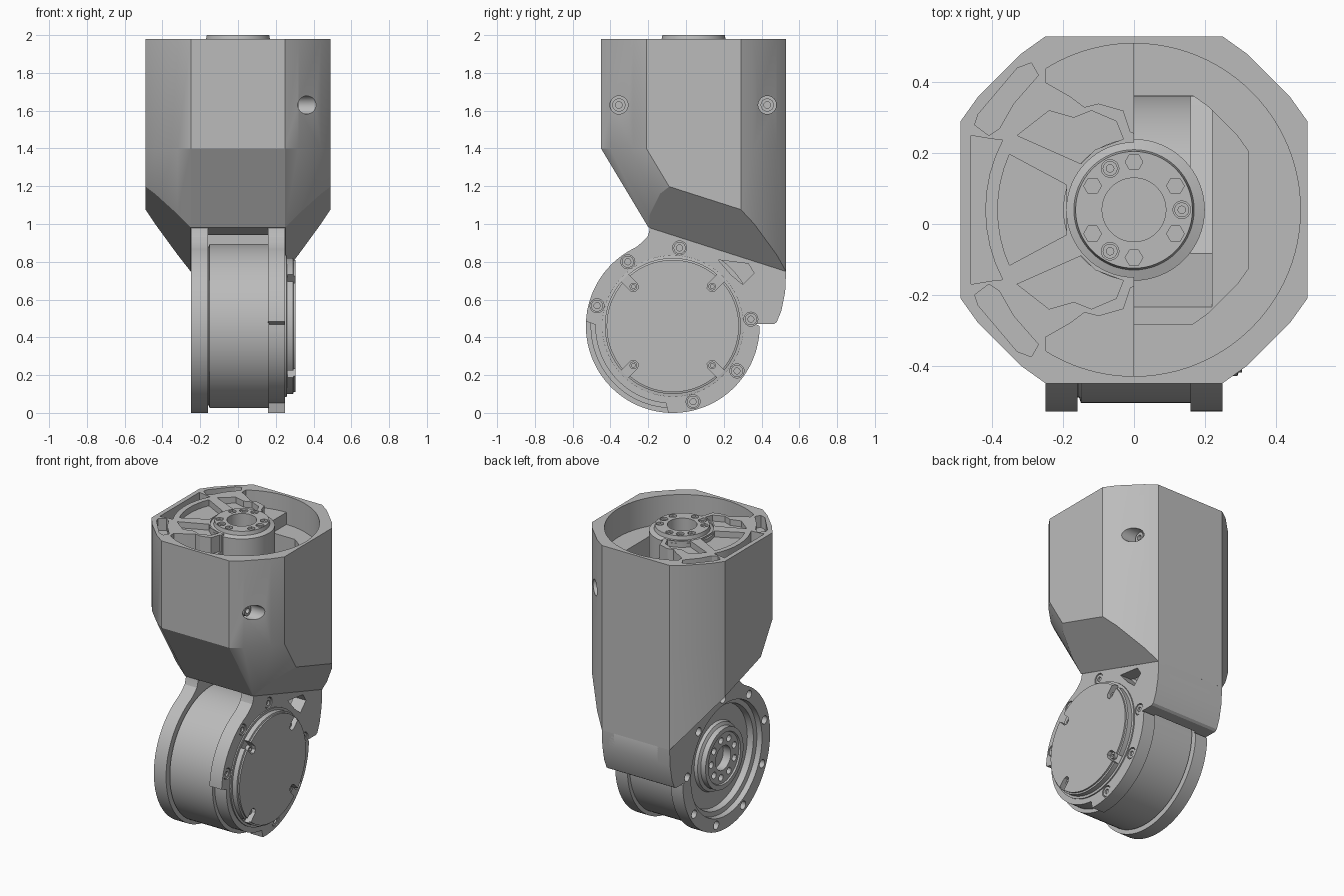
import bpy, bmesh
from math import cos, sin, pi, radians
from mathutils import Vector

cube = bpy.data.objects.get("Cube")
if cube:
    bpy.data.objects.remove(cube, do_unlink=True)

GREY = (0.5, 0.5, 0.5, 1)
metal = bpy.data.materials.new("plain grey metal")
metal.use_nodes = True
metal.diffuse_color = GREY
metal.node_tree.nodes["Principled BSDF"].inputs["Base Color"].default_value = GREY

AXLE = (-0.07, 0.46)   # centre of the joint, in y and z
SPINDLE = (0, 0.04)    # centre of the upper hub, in x and y
parts = []


def arc(centre, r, start, end, n):
    steps = [radians(start + (end - start) * i / n) for i in range(n + 1)]
    return [(centre[0] + r * cos(a), centre[1] + r * sin(a)) for a in steps]


def polar(centre, r, angle):
    return arc(centre, r, angle, angle, 1)[0]


def place(axis, points, h):
    return [(h, u, v) if axis == "X" else (u, v, h) for u, v in points]


def loft(name, rings, planes=()):
    """Skin closed rings, cap both ends, then trim by planes."""
    bm = bmesh.new()
    rows = [[bm.verts.new(p) for p in ring] for ring in rings]
    n = len(rows[0])
    for low, high in zip(rows, rows[1:]):
        for i in range(n):
            j = (i + 1) % n
            bm.faces.new((low[i], low[j], high[j], high[i]))
    bm.faces.new(rows[0])
    bm.faces.new(rows[-1])
    for co, normal in planes:
        geom = bm.verts[:] + bm.edges[:] + bm.faces[:]
        bmesh.ops.bisect_plane(bm, geom=geom, plane_co=co, plane_no=normal, clear_outer=True)
        bmesh.ops.edgeloop_fill(bm, edges=[e for e in bm.edges if e.is_boundary])
    bmesh.ops.recalc_face_normals(bm, faces=bm.faces[:])
    mesh = bpy.data.meshes.new(name)
    bm.to_mesh(mesh)
    bm.free()
    mesh.materials.append(metal)
    obj = bpy.data.objects.new(name, mesh)
    bpy.context.collection.objects.link(obj)
    parts.append(obj)
    return obj


def prism(name, points, h0, h1, axis="Z"):
    return loft(name, [place(axis, points, h) for h in (h0, h1)])


def turned(name, profile, centre, axis="Z", n=64):
    circle = [polar(centre, 1, 360 * i / n) for i in range(n)]
    rings = []
    for r, h in profile:
        ring = [(centre[0] + (u - centre[0]) * r, centre[1] + (v - centre[1]) * r) for u, v in circle]
        rings.append(place(axis, ring, h))
    return loft(name, rings)


def cut(obj, cutter):
    mod = obj.modifiers.new("cut", "BOOLEAN")
    mod.operation, mod.solver, mod.object = "DIFFERENCE", "EXACT", cutter
    bpy.context.view_layer.objects.active = obj
    bpy.ops.object.modifier_apply(modifier=mod.name)
    parts.remove(cutter)
    bpy.data.objects.remove(cutter, do_unlink=True)


def screw(name, centre, base, top, r=0.03, axis="X"):
    """Cap screw with a sunk socket."""
    socket = top + (base - top) * 0.6
    turned(name, [(r, base), (r, top), (r / 2, top), (r / 2, socket)], centre, axis, 18)


def mirrored(points):
    return [(x, 2 * SPINDLE[1] - y) for x, y in points]


# Housing: eight-sided shell whose front leans back towards the joint
quarter = [(0.25, 0.49), (0.32, 0.44), (0.44, 0.32), (0.49, 0.25)]
half = quarter + [(x, -y) for x, y in reversed(quarter)]
outline = half + [(-x, y) for x, y in reversed(half)]
section = [(x, y + SPINDLE[1]) for x, y in outline]
leaned = [(x, y + 0.475 if y < SPINDLE[1] else y) for x, y in section]
belly = [((0, 0, 0.918), Vector((0, -0.32, -1)))]
belly += [((0, 0, 0.655), Vector((s * 1.05, -0.32, -1))) for s in (-1, 1)]
housing = loft("housing", [place("Z", section, 1.98), place("Z", section, 1.40),
                           place("Z", leaned, 0.608)], belly)

# Hollow inside, open on the left half of the top
inner = [(x * 0.66, y * 0.66 + SPINDLE[1]) for x, y in outline]
cut(housing, prism("cavity", inner, 1.25, 1.80))
cut(housing, prism("bore", arc(SPINDLE, 0.47, -90, 90, 48), 1.79, 2.1))
cut(housing, loft("slot", [place("Z", [(-0.22, y), (0.22, y), (0.22, 0.36), (-0.22, 0.36)], z)
                           for y, z in ((-0.26, 1.3), (0.1, 0.6))]))
cut(housing, turned("hub_seat", [(0.19, 1.7), (0.19, 2.1)], SPINDLE))

# Weight-saving pockets in the top plate
end_pocket = [(0.02, 0.51)] + arc(SPINDLE, 0.47, 90, 122, 12)
end_pocket += [(-0.25, 0.40), (-0.18, 0.36), (-0.14, 0.33), (-0.10, 0.34), (-0.03, 0.32),
               (-0.01, 0.26), (0.02, 0.25)]
corner_pocket = [(-0.45, 0.28), (-0.44, 0.31), (-0.33, 0.44), (-0.29, 0.455), (-0.27, 0.42),
                 (-0.34, 0.34), (-0.38, 0.27), (-0.41, 0.25)]
wide_pocket = [(-0.33, 0.25), (-0.24, 0.32), (-0.17, 0.30), (-0.12, 0.32), (-0.05, 0.29),
               (-0.03, 0.24), (-0.11, 0.21), (-0.15, 0.17)]
side_pocket = [(-0.46, 0.25), (-0.40, 0.24)] + arc(SPINDLE, 0.42, 152, 208, 8)
side_pocket += [(-0.40, -0.16), (-0.46, -0.17)]
middle_pocket = arc(SPINDLE, 0.385, 156, 204, 8) + [(-0.19, -0.03), (-0.19, 0.11)]
for shape, floor in ((end_pocket, 1.87), (corner_pocket, 1.90), (wide_pocket, 1.94)):
    cut(housing, prism("pocket", shape, floor, 2.1))
    cut(housing, prism("pocket", mirrored(shape), floor, 2.1))
cut(housing, prism("pocket", side_pocket, 1.90, 2.1))
cut(housing, prism("pocket", middle_pocket, 1.94, 2.1))

# Sunk screws on the two left corners
for y in (-0.355, 0.43):
    cut(housing, turned("screw_hole", [(0.048, 0.29), (0.048, 0.6)], (y, 1.63), "X", 32))
    screw("housing_screw", (y, 1.63), 0.28, 0.32, 0.035)

# Upper hub with its bolt circle
hub = turned("upper_hub", [(0.2, 1.7), (0.2, 1.965), (0.17, 1.975), (0.165, 2.0),
                           (0.09, 2.0), (0.09, 1.74)], SPINDLE)
for angle in (0, 30, 90, 120, 150, 210, 240, 270, 330):
    deep = angle % 120 == 0
    spot = polar(SPINDLE, 0.135, angle)
    cut(hub, turned("hub_hole", [(0.025, 1.95 if deep else 1.985), (0.025, 2.1)],
                    spot, "Z", 18 if deep else 6))
    if deep:
        screw("hub_screw", spot, 1.94, 1.99, 0.021, "Z")

# Two arms reaching down from the housing around the joint
tail = [(0.53, 0.75), (0.525, 0.64), (0.505, 0.54), (0.48, 0.48), (0.465, 0.47), (0.37, 0.47)]
neck = [(-0.23, 0.905), (-0.205, 0.93), (-0.195, 0.96), (-0.19, 0.99), (0.5, 0.77)]
right_arm = prism("right_arm", tail + arc(AXLE, 0.46, 0, -245, 80) + neck, -0.25, -0.16, "X")
notched = arc(AXLE, 0.46, 0, -93, 32) + arc(AXLE, 0.41, -95, -181, 28)
notched += arc(AXLE, 0.46, -183, -245, 22)
left_arm = prism("left_arm", tail + notched + neck, 0.16, 0.25, "X")
cut(right_arm, turned("dish", [(0.33, -0.15), (0.34, -0.21), (0.37, -0.215), (0.38, -0.3)], AXLE, "X"))
cut(left_arm, prism("window", [(0.17, 0.81), (0.24, 0.73), (0.30, 0.68), (0.36, 0.74),
                               (0.33, 0.79)], 0.1, 0.3, "X"))

# Ring of screws on both arms
for k in range(9):
    angle = 5 + 40 * k
    spot = polar(AXLE, 0.415, angle)
    cut(right_arm, turned("arm_hole", [(0.027, -0.21), (0.027, -0.3)], spot, "X", 20))
    screw("right_arm_screw", spot, -0.2, -0.22, 0.02)
    if k not in (1, 5, 6):
        cut(left_arm, turned("arm_hole", [(0.037, 0.235), (0.037, 0.3)], spot, "X", 24))
        screw("left_arm_screw", spot, 0.22, 0.246, 0.032)

# Back skirt closing the gap between the arms
prism("back_skirt", tail[:-1] + [(0.39, 0.47), (0.385, 0.6), (0.43, 0.82), (0.52, 0.78)],
      -0.2, 0.2, "X")

# Joint drum, with a thin groove beside the right arm
turned("joint_drum", [(0.42, -0.17), (0.42, -0.155), (0.435, -0.15), (0.435, 0.165)],
       AXLE, "X", 96)

# Output hub inside the right arm
output = turned("output_hub", [(0.23, -0.16), (0.22, -0.19), (0.2, -0.2), (0.2, -0.235),
                               (0.17, -0.235), (0.165, -0.225), (0.08, -0.225),
                               (0.08, -0.165)], AXLE, "X")
for k in range(9):
    cut(output, turned("output_hole", [(0.022, -0.19), (0.022, -0.3)],
                       polar(AXLE, 0.125, 40 * k), "X", 12))

# Round cover on the left arm with four slotted screws
cover = turned("round_cover", [(0.375, 0.24), (0.375, 0.258), (0.36, 0.26), (0.36, 0.292),
                               (0.35, 0.295), (0.35, 0.305)], AXLE, "X", 96)
for angle in (45, 135, 225, 315):
    d = Vector((cos(radians(angle)), sin(radians(angle))))
    side = Vector((-d.y, d.x)) * 0.026
    c = Vector(AXLE)
    slot = [c + d * 0.4 + side, c + d * 0.29 + side, c + d * 0.27 + side * 0.5,
            c + d * 0.27 - side * 0.5, c + d * 0.29 - side, c + d * 0.4 - side]
    cut(cover, prism("cover_slot", [tuple(p) for p in slot], 0.262, 0.4, "X"))
    screw("cover_screw", polar(AXLE, 0.295, angle), 0.255, 0.285, 0.02)

# Smooth the round walls and keep the edges crisp
bpy.ops.object.select_all(action="DESELECT")
for obj in parts:
    obj.select_set(True)
bpy.context.view_layer.objects.active = housing
bpy.ops.object.shade_smooth_by_angle(angle=radians(25))
